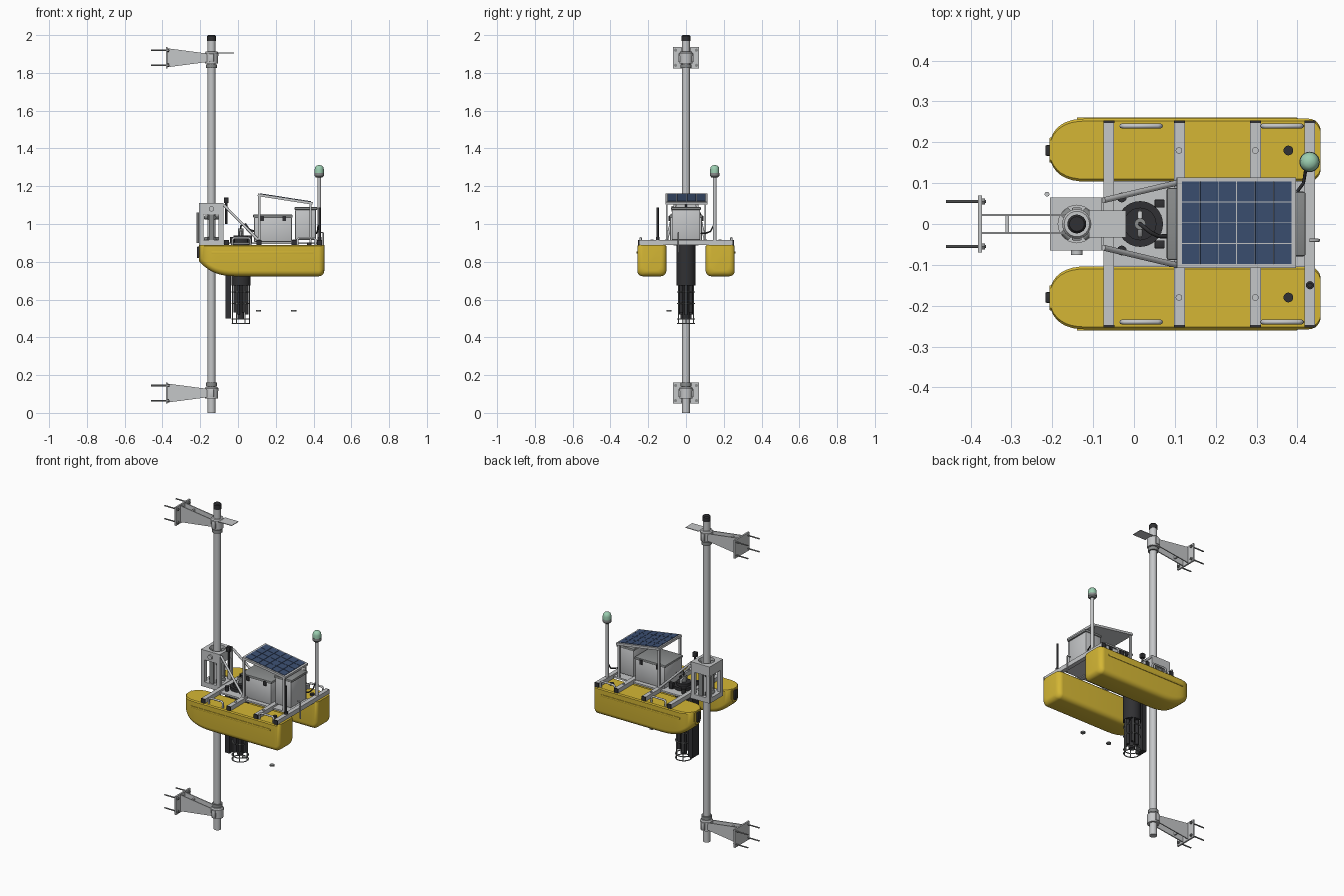
import bpy, bmesh, math
from mathutils import Matrix, Vector

if "Cube" in bpy.data.objects:
    bpy.data.objects.remove(bpy.data.objects["Cube"])


def material(name, rgb):
    m = bpy.data.materials.new(name)
    m.use_nodes = True
    m.diffuse_color = (*rgb, 1)
    m.node_tree.nodes["Principled BSDF"].inputs["Base Color"].default_value = (*rgb, 1)
    return m


YELLOW = material("hull yellow", (0.66, 0.47, 0.035))
LIGHT = material("light grey metal", (0.56, 0.57, 0.58))
MID = material("mid grey", (0.25, 0.26, 0.26))
DARK = material("dark rubber", (0.03, 0.03, 0.033))
BLUE = material("solar blue", (0.045, 0.08, 0.17))
GREEN = material("beacon green", (0.33, 0.62, 0.44))


def finish(name, bm, mat, smooth=True):
    bmesh.ops.recalc_face_normals(bm, faces=bm.faces)
    me = bpy.data.meshes.new(name)
    bm.to_mesh(me)
    bm.free()
    ob = bpy.data.objects.new(name, me)
    bpy.context.collection.objects.link(ob)
    me.materials.append(mat)
    if smooth:
        bpy.ops.object.select_all(action="DESELECT")
        ob.select_set(True)
        bpy.context.view_layer.objects.active = ob
        bpy.ops.object.shade_smooth_by_angle(angle=math.radians(35))
    return ob


def box(name, lo, hi, mat, bevel=0, frame=Matrix()):
    """Box between two corners, optionally bevelled and moved by a matrix."""
    lo, hi = Vector(lo), Vector(hi)
    bm = bmesh.new()
    bmesh.ops.create_cube(bm, size=1)
    bmesh.ops.transform(bm, verts=bm.verts, matrix=frame @ Matrix.Translation((lo + hi) / 2)
                        @ Matrix.Diagonal((*(hi - lo), 1)))
    if bevel:
        bmesh.ops.bevel(bm, geom=bm.edges[:], offset=bevel, segments=2, affect="EDGES", profile=0.5)
    return finish(name, bm, mat, bool(bevel))


def rod(name, a, b, r, mat, sides=16, r2=None):
    """Round bar from a to b."""
    a, b = Vector(a), Vector(b)
    bm = bmesh.new()
    bmesh.ops.create_cone(bm, cap_ends=True, segments=sides, radius1=r,
                          radius2=r if r2 is None else r2, depth=(b - a).length)
    turn = (b - a).to_track_quat("Z", "Y").to_matrix().to_4x4()
    bmesh.ops.transform(bm, verts=bm.verts, matrix=Matrix.Translation((a + b) / 2) @ turn)
    return finish(name, bm, mat)


def lathe(name, x, y, profile, mat, sides=24):
    """Spin (radius, z) points around a vertical axis."""
    bm = bmesh.new()
    vs = [bm.verts.new((x + r, y, z)) for r, z in profile]
    es = [bm.edges.new(p) for p in zip(vs, vs[1:])]
    bmesh.ops.spin(bm, geom=vs + es, cent=(x, y, 0), axis=(0, 0, 1), angle=math.tau, steps=sides)
    bmesh.ops.remove_doubles(bm, verts=bm.verts, dist=1e-5)
    return finish(name, bm, mat)


def ring(name, x, y, z, radius, t, mat):
    return lathe(name, x, y, [(radius + t * math.cos(k * math.tau / 6), z + t * math.sin(k * math.tau / 6))
                              for k in range(7)], mat)


def pipe(name, points, r, mat):
    """Tube along a polyline."""
    cu = bpy.data.curves.new(name, "CURVE")
    cu.dimensions, cu.bevel_depth, cu.bevel_resolution, cu.use_fill_caps = "3D", r, 2, True
    sp = cu.splines.new("POLY")
    sp.points.add(len(points) - 1)
    for p, co in zip(sp.points, points):
        p.co = (*co, 1)
    ob = bpy.data.objects.new(name, cu)
    bpy.context.collection.objects.link(ob)
    cu.materials.append(mat)
    bpy.ops.object.select_all(action="DESELECT")
    ob.select_set(True)
    bpy.context.view_layer.objects.active = ob
    bpy.ops.object.convert(target="MESH")
    return ob


def hull(name, yc):
    """Pontoon lofted from rounded U sections, raked bow and square stern."""
    x0, x1, top, rad = -0.207, 0.457, 0.89, 0.03
    xs = [x0 + 0.22 * (k / 14) ** 2 for k in range(15)]
    xs += [x1 - rad * (1 - math.sin(k * math.pi / 12)) for k in range(7)]
    bm, rings = bmesh.new(), []
    for x in xs:
        t = min(1, (x - x0) / 0.09)
        w = max(0.03, 0.077 * (1 - (1 - t) ** 2.4) ** (1 / 2.4))
        zb = 0.723 + 0.08 * max(0, 1 - (x - x0) / 0.22) ** 3
        d = max(0, x - (x1 - rad))
        inset = rad - math.sqrt(max(0, rad * rad - d * d))
        w, zb = w - inset, zb + inset
        half = [(w - 0.006, top), (w, top - 0.006)]
        half += [(w - rad + rad * math.cos(a), zb + rad - rad * math.sin(a))
                 for a in (k * math.pi / 10 for k in range(6))]
        pts = half + [(-y, z) for y, z in reversed(half)]
        rings.append([bm.verts.new((x, yc + y, z)) for y, z in pts])
    n = len(rings[0])
    for a, b in zip(rings, rings[1:]):
        for i in range(n):
            bm.faces.new((a[i], a[(i + 1) % n], b[(i + 1) % n], b[i]))
    bm.faces.new(rings[0])
    bm.faces.new(rings[-1])
    bmesh.ops.remove_doubles(bm, verts=bm.verts, dist=1e-5)
    return finish(name, bm, YELLOW)


# Pontoons with rub rails, bumpers, hatches and handles
for side, s in (("left", 1), ("right", -1)):
    hull(side + "_hull", s * 0.181)
    box(side + "_rub_rail", (-0.14, s * 0.258 - 0.003, 0.843), (0.40, s * 0.258 + 0.003, 0.855), YELLOW, 0.002)
    box(side + "_bow_bumper", (-0.217, s * 0.18 - 0.013, 0.82), (-0.203, s * 0.18 + 0.013, 0.88), DARK, 0.003)
    rod(side + "_hatch_cap", (0.378, s * 0.18, 0.885), (0.378, s * 0.18, 0.902), 0.012, DARK)
    for n, x in (("front", -0.03), ("rear", 0.315)):
        y, e = s * 0.24, x + 0.095
        pipe(f"{side}_{n}_handle", [(x, y, 0.885), (x, y, 0.918), (x + 0.008, y, 0.926),
                                    (e - 0.008, y, 0.926), (e, y, 0.918), (e, y, 0.885)], 0.006, LIGHT)
    for x in (0.11, 0.297):
        rod(side + "_beam_bolt", (x, s * 0.18, 0.912), (x, s * 0.18, 0.919), 0.008, LIGHT)

# Deck: cross beams, end caps and centre plates
for i, x in enumerate((-0.0615, 0.1115, 0.2975, 0.4305)):
    box(f"cross_beam_{i + 1}", (x - 0.013, -0.248, 0.888), (x + 0.013, 0.248, 0.915), LIGHT)
    for s in (-1, 1):
        box(f"beam_end_cap_{i + 1}", (x - 0.0135, s * 0.25 - 0.003, 0.8875),
            (x + 0.0135, s * 0.25 + 0.003, 0.9155), DARK)
box("deck_plate", (-0.06, -0.105, 0.893), (0.44, 0.105, 0.903), LIGHT)
box("guide_base_plate", (-0.206, -0.065, 0.885), (-0.05, 0.065, 0.9), LIGHT)

# Mooring pole
PX = -0.14
rod("mooring_pole", (PX, 0, 0), (PX, 0, 1.975), 0.021, LIGHT, 32)
lathe("pole_cap", PX, 0, [(0, 2.0), (0.018, 2.0), (0.023, 1.994), (0.023, 1.968), (0, 1.968)], DARK)


# Wall brackets, one at each end of the pole
def bracket(label, z):
    box(label + "_wall_plate", (-0.382, -0.07, z - 0.056), (-0.372, 0.07, z + 0.056), LIGHT)
    for s in (-1, 1):
        bm = bmesh.new()
        web = [bm.verts.new((x, s * 0.022 - 0.003, z + h)) for x, h in
               ((-0.373, -0.05), (-0.16, -0.022), (-0.16, 0.022), (-0.373, 0.05))]
        out = bmesh.ops.extrude_face_region(bm, geom=[bm.faces.new(web)])["geom"]
        bmesh.ops.translate(bm, verts=[v for v in out if isinstance(v, bmesh.types.BMVert)], vec=(0, 0.006, 0))
        finish(label + "_web", bm, LIGHT, False)
        for h in (-0.04, 0.04):
            rod(label + "_anchor", (-0.46, s * 0.055, z + h), (-0.362, s * 0.055, z + h), 0.004, MID, 8)
            rod(label + "_nut", (-0.373, s * 0.055, z + h), (-0.365, s * 0.055, z + h), 0.009, MID, 6)
        box(label + "_clamp_lug", (PX - 0.012, s * 0.032 - 0.008, z - 0.022),
            (PX + 0.012, s * 0.032 + 0.008, z + 0.022), LIGHT, 0.003)
    box(label + "_stiffener", (-0.315, -0.022, z - 0.03), (-0.306, 0.022, z + 0.03), LIGHT)
    lathe(label + "_collar", PX, 0, [(0.021, z - 0.03), (0.034, z - 0.03), (0.036, z + 0.025),
                                     (0.031, z + 0.032), (0.021, z + 0.032)], LIGHT)


bracket("upper_bracket", 1.88)
bracket("lower_bracket", 0.105)
for label, z in (("upper", 1.835), ("lower", 0.15)):
    lathe(label + "_stop_ring", PX, 0, [(0.02, z - 0.01), (0.029, z - 0.01), (0.029, z + 0.01), (0.02, z + 0.01)], MID)
box("top_tag_plate", (-0.11, -0.033, 1.903), (-0.02, 0.033, 1.907), LIGHT)

# Guide tower riding on the pole, opened by cutters
tower = box("guide_tower", (-0.206, -0.065, 0.89), (-0.078, 0.065, 1.11), LIGHT)
cutters = [box("cutter", (-0.182, -0.1, 0.915), (-0.102, 0.1, 1.05), LIGHT),
           box("cutter", (-0.3, -0.042, 0.915), (0, 0.042, 1.05), LIGHT),
           rod("cutter", (PX, 0, 0.7), (PX, 0, 1.3), 0.046, LIGHT)]
for c in cutters:
    c.hide_render = True
    mod = tower.modifiers.new("opening", "BOOLEAN")
    mod.operation, mod.object, mod.solver = "DIFFERENCE", c, "EXACT"
    bpy.context.view_layer.objects.active = tower
    bpy.ops.object.modifier_apply(modifier=mod.name)
    bpy.data.objects.remove(c)
for z in (0.92, 1.035, 1.09):
    for k in range(4):
        a = math.pi / 4 + k * math.pi / 2
        c = Vector((PX + 0.034 * math.cos(a), 0.034 * math.sin(a), z))
        t = Vector((-math.sin(a), math.cos(a), 0)) * 0.013
        rod("guide_roller", c - t, c + t, 0.011, MID, 12)
for s in (-1, 1):
    box("tower_roller_rail", (PX - 0.014, s * 0.052 - 0.006, 0.915), (PX + 0.014, s * 0.052 + 0.006, 1.05), MID)
    rod("tower_brace", (-0.075, s * 0.058, 1.10), (0.11, s * 0.102, 0.912), 0.007, LIGHT, 12)
rod("guide_pin", (-0.213, 0.073, 0.9), (-0.213, 0.073, 1.06), 0.006, LIGHT, 10)
rod("tower_knob", (PX, -0.06, 1.08), (PX, -0.076, 1.08), 0.014, LIGHT)
rod("hoist_post", (-0.062, 0, 1.0), (-0.062, 0, 1.12), 0.006, DARK)
box("hoist_head", (-0.075, -0.012, 1.11), (-0.049, 0.012, 1.14), DARK, 0.004)

# Instrument well and probe under the deck
WX = 0.015
lathe("well_casing", WX, 0, [(0, 0.675), (0.05, 0.675), (0.05, 0.9), (0.056, 0.903), (0.056, 0.922), (0, 0.922)], DARK, 32)
rod("well_lid", (WX, 0, 0.92), (WX, 0, 0.94), 0.04, DARK, 24)
rod("well_cable_gland", (WX, 0, 0.94), (WX, 0, 0.975), 0.014, MID)
pipe("lid_handle", [(WX, -0.028, 0.935), (WX, -0.028, 0.96), (WX, 0.028, 0.96), (WX, 0.028, 0.935)], 0.006, LIGHT)
pipe("probe_cable", [(WX, 0, 0.97), (WX, 0, 0.99), (0.04, -0.02, 1.0), (0.06, -0.03, 0.97), (0.09, -0.03, 0.96)], 0.005, DARK)
for y in (-0.05, 0.05):
    rod("deck_fitting", (-0.03, y * 1.3, 0.9), (-0.03, y * 1.3, 0.93), 0.012, DARK)
    box("deck_latch", (0.05, y - 0.01, 0.9), (0.075, y + 0.01, 0.94), DARK, 0.003)
rod("probe_core", (WX, 0, 0.5), (WX, 0, 0.68), 0.018, DARK)
for k in range(6):
    c, s = math.cos(k * math.tau / 6), math.sin(k * math.tau / 6)
    rod("probe_sensor", (WX + 0.03 * c, 0.03 * s, 0.52 + 0.012 * (k % 2)), (WX + 0.03 * c, 0.03 * s, 0.68), 0.010, DARK, 12)
    rod("cage_bar", (WX + 0.045 * c, 0.045 * s, 0.47), (WX + 0.045 * c, 0.045 * s, 0.68), 0.003, MID, 8)
for z in (0.472, 0.497, 0.58, 0.64):
    ring("cage_ring", WX, 0, z, 0.046, 0.003, MID)
box("probe_side_guard", (-0.066, -0.03, 0.5), (-0.036, 0.03, 0.89), DARK)
for x in (0.108, 0.295):
    rod("loose_washer", (x, -0.09, 0.538), (x, -0.09, 0.545), 0.014, MID)

# Equipment cases
box("battery_case", (0.085, -0.085, 0.905), (0.285, 0.085, 1.036), LIGHT, 0.006)
box("battery_lid", (0.08, -0.088, 1.034), (0.289, 0.088, 1.05), MID, 0.005)
box("control_case", (0.303, -0.075, 0.915), (0.412, 0.075, 1.078), LIGHT, 0.006)
box("control_lid", (0.299, -0.079, 1.074), (0.42, 0.079, 1.09), MID, 0.005)
for x in (0.12, 0.235):
    for s in (-1, 1):
        box("case_latch", (x, s * 0.088 - 0.004, 1.015), (x + 0.018, s * 0.088 + 0.004, 1.043), DARK)

# Tilted solar panel on four posts
tilt = Matrix.Translation((0.25, 0.003, 1.133)) @ Matrix.Rotation(math.atan2(0.045, 0.29), 4, "Y")
box("panel_frame", (-0.147, -0.111, -0.008), (0.147, 0.111, 0.006), LIGHT, frame=tilt)
for i in range(6):
    for j in range(4):
        x, y = -0.1365 + i * 0.0455, -0.102 + j * 0.051
        box("solar_cell", (x + 0.001, y + 0.001, 0.004), (x + 0.0445, y + 0.05, 0.0085), BLUE, frame=tilt)
for s in (-1, 1):
    box("panel_post_front", (0.106, s * 0.102 - 0.005, 0.91), (0.118, s * 0.102 + 0.005, 1.148), LIGHT)
    box("panel_post_rear", (0.378, s * 0.102 - 0.005, 0.9), (0.39, s * 0.102 + 0.005, 1.11), LIGHT)

# Beacon mast, whip antenna and stern hook
rod("beacon_mast", (0.43, 0.152, 0.9), (0.43, 0.152, 1.26), 0.010, LIGHT)
lathe("beacon_base", 0.43, 0.152, [(0, 1.245), (0.018, 1.247), (0.025, 1.255), (0.025, 1.27), (0, 1.27)], MID)
lathe("beacon_lens", 0.43, 0.152, [(0, 1.312), (0.012, 1.31), (0.021, 1.302), (0.024, 1.29), (0.024, 1.27), (0, 1.27)], GREEN)
pipe("beacon_cable", [(0.425, 0.15, 1.0), (0.42, 0.13, 0.96), (0.415, 0.10, 0.95), (0.40, 0.08, 0.95)], 0.004, DARK)
rod("whip_antenna", (0.431, -0.15, 0.91), (0.431, -0.15, 1.087), 0.006, DARK)
rod("antenna_base", (0.431, -0.15, 0.91), (0.431, -0.15, 0.93), 0.010, DARK)
pipe("stern_hook", [(0.43, -0.04, 0.955), (0.45, -0.04, 0.955), (0.452, -0.04, 0.945), (0.452, -0.04, 0.85)], 0.004, LIGHT)
